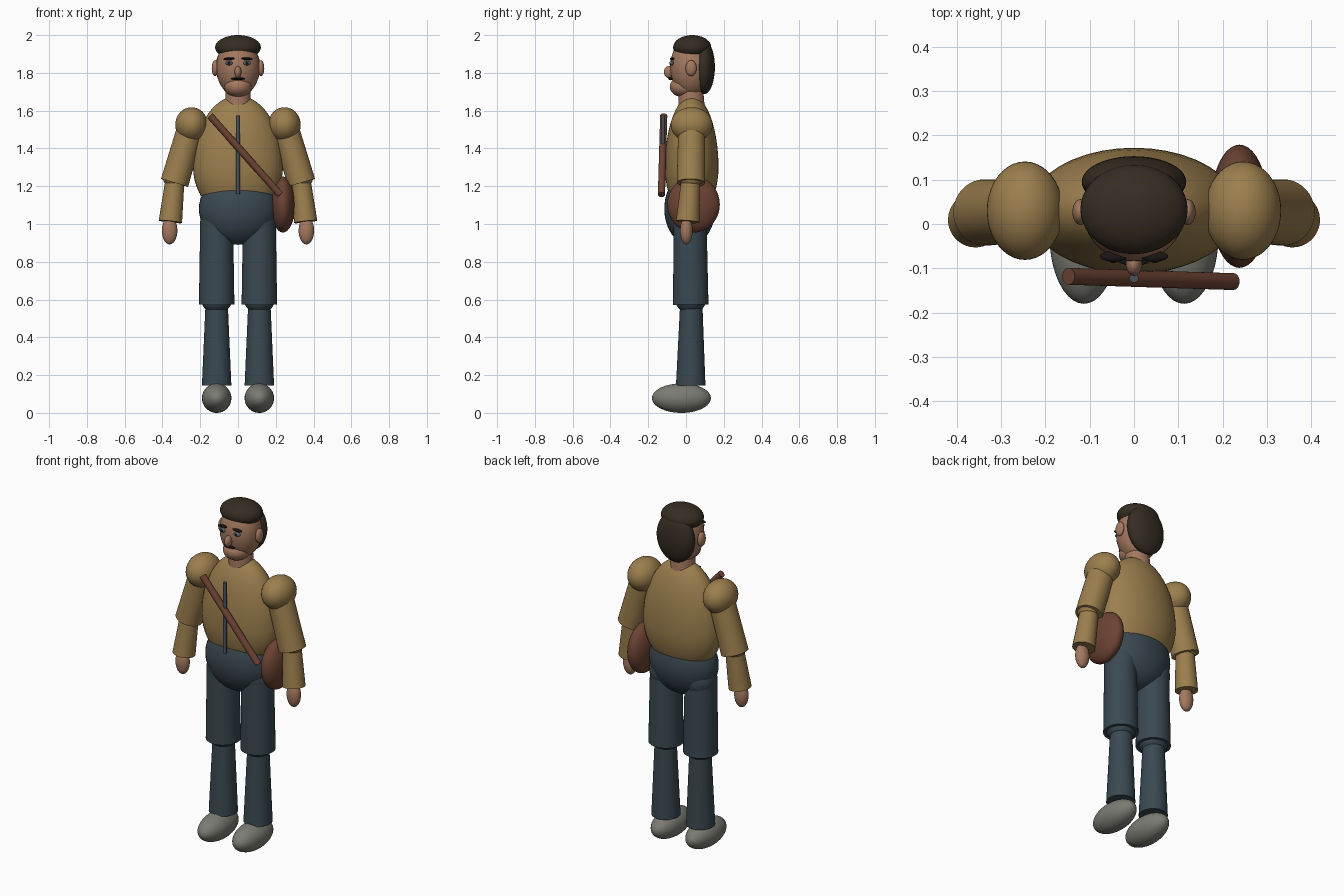
import bpy
from math import sin, cos, pi
from mathutils import Vector

cube = bpy.data.objects.get("Cube")
if cube:
    bpy.data.objects.remove(cube)


def material(name, rgb):
    m = bpy.data.materials.new(name)
    m.use_nodes = True
    m.diffuse_color = (*rgb, 1)
    m.node_tree.nodes["Principled BSDF"].inputs["Base Color"].default_value = (*rgb, 1)
    return m


jacket = material("ochre_jacket", (.33, .21, .075))
denim = material("dark_blue_cloth", (.042, .066, .082))
skin = material("skin", (.37, .19, .115))
hair = material("dark_brown_hair", (.036, .026, .016))
shoe = material("grey_shoe", (.2, .2, .175))
leather = material("brown_leather", (.15, .056, .033))
metal = material("grey_metal", (.075, .085, .1))
iris = material("slate_eye", (.1, .14, .16))
black = material("black", (.01, .009, .008))


def finish(name, mat):
    o = bpy.context.object
    o.name = name
    o.data.materials.append(mat)
    bpy.ops.object.shade_smooth_by_angle()
    return o


def ellipsoid(name, mat, centre, radii):
    bpy.ops.mesh.primitive_uv_sphere_add(segments=40, ring_count=24, location=centre)
    bpy.context.object.scale = radii
    bpy.ops.object.transform_apply(location=False, rotation=False)
    return finish(name, mat)


def tube(name, mat, start, end, r1, r2):
    a, b = Vector(start), Vector(end)
    bpy.ops.mesh.primitive_cone_add(vertices=40, radius1=r1, radius2=r2,
                                    depth=(b - a).length, location=(a + b) / 2)
    bpy.context.object.rotation_euler = (b - a).to_track_quat('Z', 'Y').to_euler()
    return finish(name, mat)


# Torso: egg-shaped, with the lower end drawn in to a hem
torso = ellipsoid("jacket_body", jacket, (0, .03, 1.3), (.238, .142, .38))
for v in torso.data.vertices:
    if v.co.z < 0:
        v.co.z *= .7
ellipsoid("hips", denim, (0, .02, 1.08), (.207, .135, .19))
tube("zip", metal, (0, -.122, 1.16), (0, -.122, 1.575), .01, .01)

# Satchel and its strap
ellipsoid("satchel", leather, (.238, .04, 1.103), (.065, .139, .148))
tube("satchel_strap", leather, (-.148, -.118, 1.573), (.224, -.13, 1.155), .019, .019)

# Neck, head and hair
tube("neck", skin, (0, .03, 1.58), (0, .025, 1.76), .072, .062)
ellipsoid("head", skin, (0, .028, 1.83), (.115, .112, .158))
ellipsoid("jaw", skin, (0, -.012, 1.727), (.073, .074, .056))
ellipsoid("hair_top", hair, (0, .033, 1.935), (.121, .101, .065))
ellipsoid("hair_back", hair, (0, .095, 1.83), (.118, .058, .143))
ellipsoid("nose", skin, (0, -.09, 1.805), (.018, .027, .032))
ellipsoid("moustache", black, (0, -.081, 1.769), (.037, .013, .007))

# Paired parts, built on both sides
for side, s in (("left", 1), ("right", -1)):
    ellipsoid(side + "_ear", skin, (s * .121, .027, 1.825), (.018, .029, .042))
    ellipsoid(side + "_eye", iris, (s * .047, -.075, 1.852), (.02, .011, .012))
    ellipsoid(side + "_pupil", black, (s * .047, -.084, 1.852), (.008, .004, .008))
    brow = ellipsoid(side + "_eyebrow", black, (s * .046, -.073, 1.875), (.031, .012, .007))
    brow.rotation_euler.y = s * .06

    # Arm
    ellipsoid(side + "_shoulder", jacket, (s * .246, .03, 1.525), (.086, .111, .093))
    tube(side + "_upper_arm", jacket, (s * .336, .026, 1.218), (s * .25, .03, 1.51), .075, .071)
    ellipsoid(side + "_elbow", jacket, (s * .336, .026, 1.25), (.062, .064, .062))
    tube(side + "_forearm", jacket, (s * .358, .009, 1.012), (s * .333, .026, 1.24), .062, .05)
    ellipsoid(side + "_hand", skin, (s * .362, .002, .965), (.041, .033, .073))

    # Leg
    x = s * .113
    ellipsoid(side + "_hip_joint", denim, (x, .025, 1.0), (.088, .092, .1))
    tube(side + "_thigh", denim, (x, .025, .573), (x, .022, 1.01), .094, .087)
    ellipsoid(side + "_knee", denim, (x, .025, .605), (.083, .083, .08))
    tube(side + "_shin", denim, (x, .025, .145), (x, .028, .6), .078, .058)
    ellipsoid(side + "_shoe", shoe, (x, -.024, .078), (.078, .156, .078))
